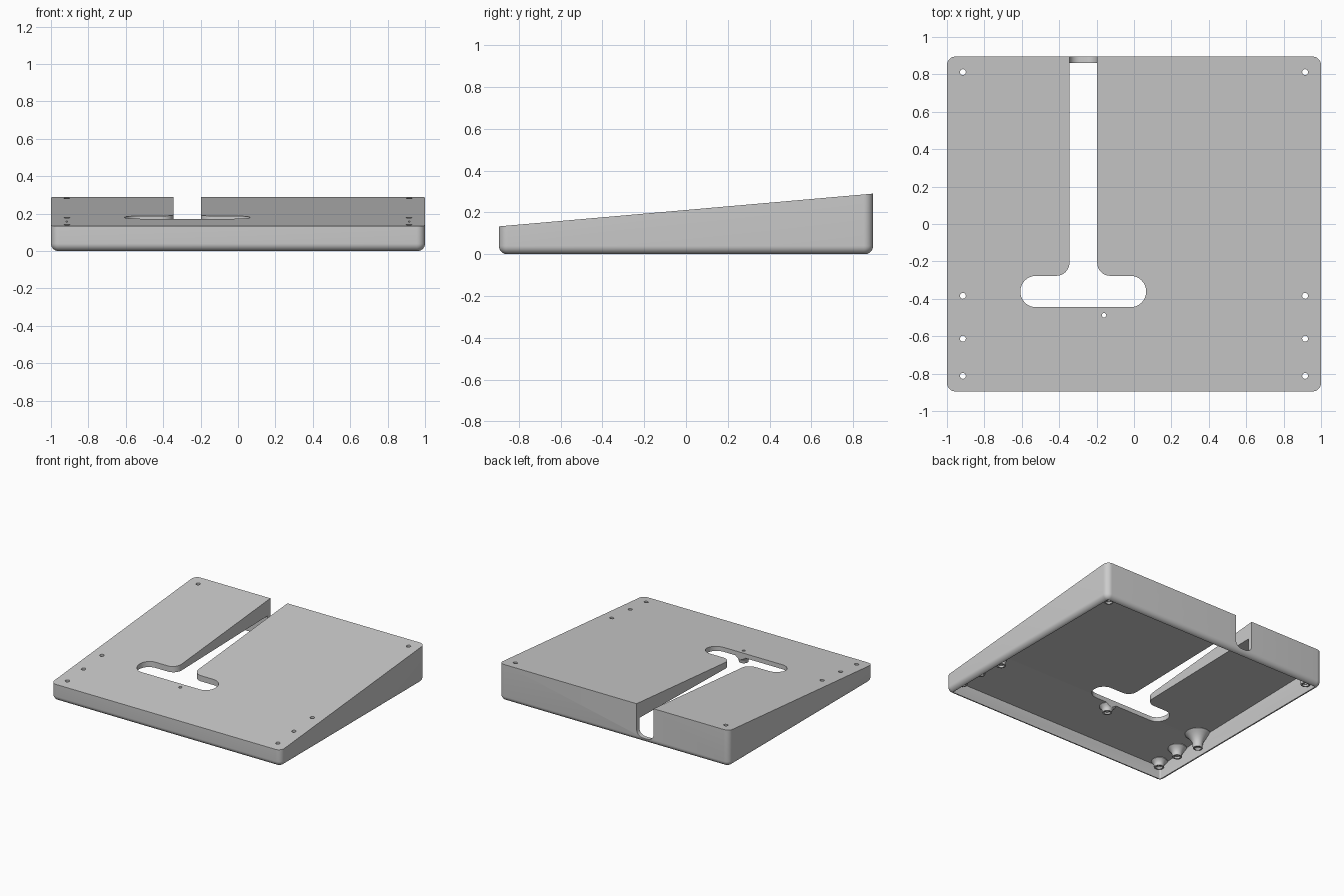
import bpy, bmesh, math

cube = bpy.data.objects.get("Cube")
if cube:
    bpy.data.objects.remove(cube, do_unlink=True)

HALF_X, HALF_Y = 1.0, 0.895
WALL, FILLET, CORNER = 0.035, 0.04, 0.045
CEILING, CEILING_SLOPE = 0.148, 0.02


def top_z(y):
    return 0.2115 + 0.0875 * y


def ceiling_z(y):
    return min(top_z(y) - WALL, CEILING + CEILING_SLOPE * y)


def arc(cx, cy, r, start, end, n=8):
    angles = [math.radians(start + (end - start) * i / n) for i in range(n + 1)]
    return [(cx + r * math.cos(a), cy + r * math.sin(a)) for a in angles]


def rounded_rect(inset):
    r = max(CORNER - inset, 0.004)
    x, y = HALF_X - inset - r, HALF_Y - inset - r
    return (arc(x, y, r, 0, 90) + arc(-x, y, r, 90, 180)
            + arc(-x, -y, r, 180, 270) + arc(x, -y, r, 270, 360))


def loft(bm, rings):
    """Skin closed rings of equal length and cap both ends."""
    loops = [[bm.verts.new(p) for p in ring] for ring in rings]
    n = len(loops[0])
    for a, b in zip(loops, loops[1:]):
        for i in range(n):
            j = (i + 1) % n
            bm.faces.new((a[i], a[j], b[j], b[i]))
    bm.faces.new(loops[0][::-1])
    bm.faces.new(loops[-1])


def lathe(bm, x, y, profile, n=24):
    loft(bm, [[(px, py, z) for px, py in arc(x, y, r, 0, 360, n)[:-1]]
              for r, z in profile])


def finish(name, bm):
    bmesh.ops.recalc_face_normals(bm, faces=bm.faces)
    mesh = bpy.data.meshes.new(name)
    bm.to_mesh(mesh)
    bm.free()
    obj = bpy.data.objects.new(name, mesh)
    bpy.context.collection.objects.link(obj)
    return obj


def subtract(target, cutter):
    cutter.hide_render = True
    mod = target.modifiers.new("cut", "BOOLEAN")
    mod.operation = "DIFFERENCE"
    mod.solver = "EXACT"
    mod.object = cutter
    bpy.context.view_layer.objects.active = target
    bpy.ops.object.modifier_apply(modifier=mod.name)
    bpy.data.objects.remove(cutter, do_unlink=True)


# Wedge body with rounded bottom edge
bm = bmesh.new()
rings = []
for i in range(9):
    a = math.radians(90 * i / 8)
    z = FILLET * (1 - math.cos(a))
    rings.append([(x, y, z) for x, y in rounded_rect(FILLET * (1 - math.sin(a)))])
rings.append([(x, y, top_z(y)) for x, y in rounded_rect(0)])
loft(bm, rings)
body = finish("wedge_shell", bm)

# Hollow that opens downwards, with a nearly level ceiling behind the thin front
bm = bmesh.new()
outline = rounded_rect(WALL)
loft(bm, [[(x, y, -0.1) for x, y in outline],
          [(x, y, top_z(y) - WALL) for x, y in outline]])
bmesh.ops.bisect_plane(bm, geom=bm.verts[:] + bm.edges[:] + bm.faces[:],
                       plane_co=(0, 0, CEILING), plane_no=(0, -CEILING_SLOPE, 1),
                       clear_outer=True)
bmesh.ops.holes_fill(bm, edges=[e for e in bm.edges if e.is_boundary], sides=0)
cavity = finish("cavity_cutter", bm)

# Screw posts: x, y, tip height
posts = [(side * 0.915, y, tip) for side in (-1, 1)
         for y, tip in ((0.812, 0.02), (-0.384, 0.025), (-0.613, 0.055), (-0.812, 0.058))]
posts.append((-0.16, -0.488, 0.085))

bm = bmesh.new()
for x, y, tip in posts:
    under = ceiling_z(y)
    height = under - tip
    flare = min(0.06, height * 0.5)
    profile = [(0.034, tip)]
    for i in range(7):
        t = i / 6
        profile.append((0.036 + flare * t * t, under - height * 0.8 * (1 - t)))
    profile.append((profile[-1][0], under + 0.02))
    lathe(bm, x, y, profile)
subtract(cavity, finish("post_solids", bm))
subtract(body, cavity)

# Screw holes with a wider seat in each post tip
bm = bmesh.new()
for x, y, tip in posts:
    radius = 0.016 if abs(x) > 0.5 else 0.012
    lathe(bm, x, y, [(0.023, tip - 0.1), (0.023, tip + 0.015),
                     (radius, tip + 0.016), (radius, 0.5)], 16)
subtract(body, finish("screw_hole_cutter", bm))

# T-shaped slot through the top
left, right, low, high = -0.345, -0.197, -0.445, -0.277
r, f = (high - low) / 2, 0.07
mid = (low + high) / 2
back = HALF_Y - WALL + 0.001
slot = (arc(-0.608 + r, mid, r, 270, 90, 16)
        + arc(left - f, high + f, f, -90, 0)
        + [(left, back), (right, back)]
        + arc(right + f, high + f, f, 180, 270)
        + arc(0.065 - r, mid, r, 90, -90, 16))
bm = bmesh.new()
loft(bm, [[(x, y, z) for x, y in slot] for z in (-0.2, 0.6)])
subtract(body, finish("slot_cutter", bm))

# Round-bottomed notch in the back wall
f, floor = 0.055, 0.035
notch = (arc(left + f, floor + f, f, 180, 270)
         + arc(right - f, floor + f, f, 270, 360)
         + [(right, 0.6), (left, 0.6)])
bm = bmesh.new()
loft(bm, [[(x, y, z) for x, z in notch] for y in (0.83, 1.1)])
subtract(body, finish("notch_cutter", bm))

# Grey plastic
grey = bpy.data.materials.new("light_grey")
colour = (0.6, 0.6, 0.6, 1)
grey.use_nodes = True
grey.diffuse_color = colour
grey.node_tree.nodes["Principled BSDF"].inputs["Base Color"].default_value = colour
body.data.materials.clear()
body.data.materials.append(grey)
for face in body.data.polygons:
    face.material_index = 0

bpy.ops.object.select_all(action="DESELECT")
body.select_set(True)
bpy.context.view_layer.objects.active = body
bpy.ops.object.shade_smooth_by_angle(angle=math.radians(30))
